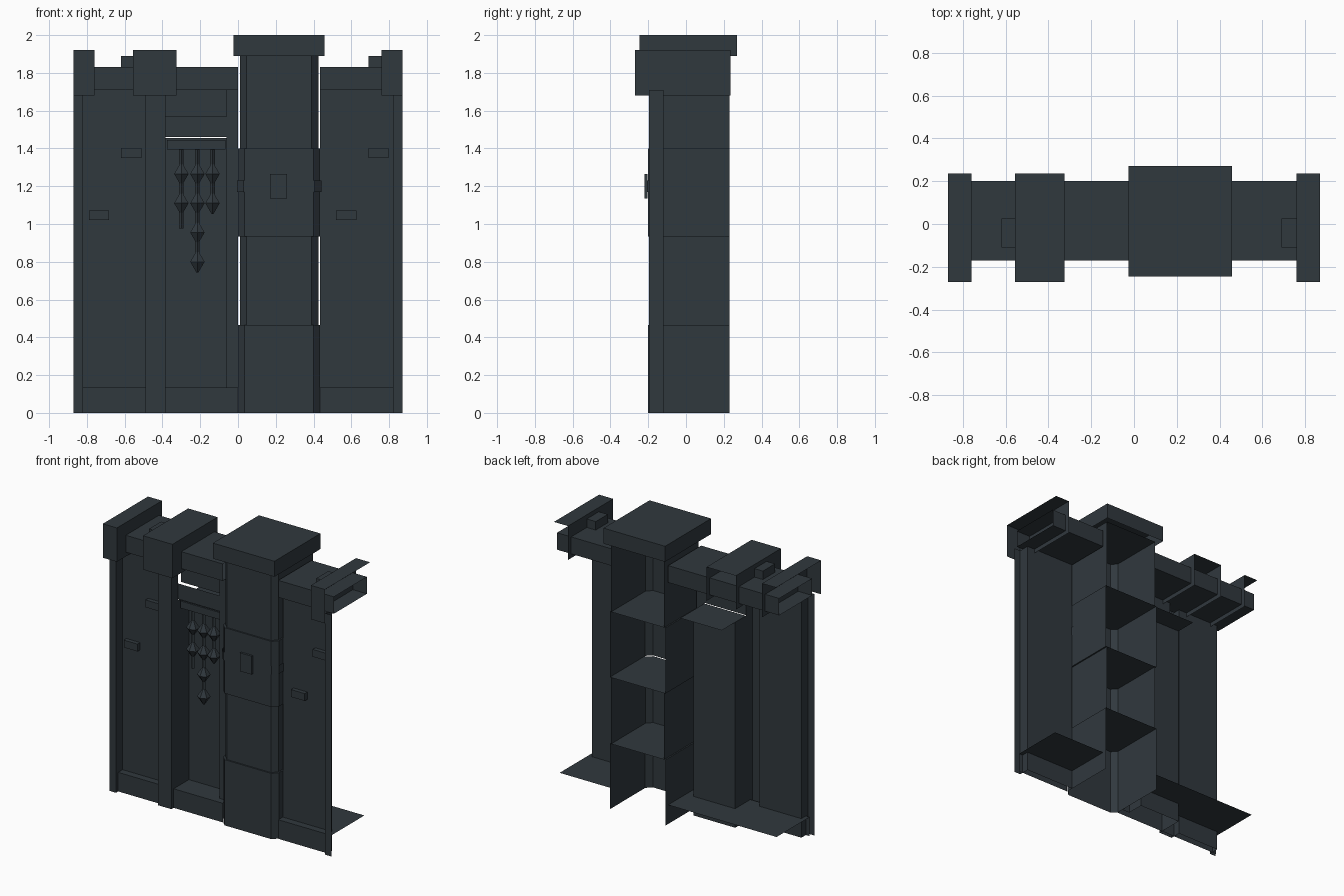
import bpy, bmesh, math
from mathutils import Matrix, Vector

if "Cube" in bpy.data.objects:
    bpy.data.objects.remove(bpy.data.objects["Cube"])

mat = bpy.data.materials.new("dark slate metal")
mat.diffuse_color = (0.030, 0.040, 0.048, 1)
mat.use_nodes = True
mat.node_tree.nodes["Principled BSDF"].inputs["Base Color"].default_value = mat.diffuse_color


def finish(name, bm):
    me = bpy.data.meshes.new(name)
    bm.to_mesh(me)
    bm.free()
    me.materials.append(mat)
    ob = bpy.data.objects.new(name, me)
    bpy.context.collection.objects.link(ob)
    return ob


def shell(name, x, y, z, skip=""):
    """Box from ranges; skip drops open sides: l r (x), f b (y), d u (z)."""
    bm = bmesh.new()
    bmesh.ops.create_cube(bm, size=1)
    for v in bm.verts:
        v.co = Vector(r[0] if c < 0 else r[1] for c, r in zip(v.co, (x, y, z)))
    c = Vector(((x[0] + x[1]) / 2, (y[0] + y[1]) / 2, (z[0] + z[1]) / 2))
    bm.normal_update()
    names = {(-1, 0, 0): "l", (1, 0, 0): "r", (0, -1, 0): "f",
             (0, 1, 0): "b", (0, 0, -1): "d", (0, 0, 1): "u"}
    drop = [f for f in bm.faces
            if names[tuple(round(n) for n in f.normal)] in skip]
    bmesh.ops.delete(bm, geom=drop, context='FACES')
    return finish(name, bm)


def wall(name, x, y, z):
    """Single upright sheet facing the front."""
    return shell(name, x, (y, y + 0.01), z, "lrbud")


def column_outline(grow, back):
    x0, x1, y0, c = 0.01 - grow, 0.425 + grow, -0.19 - grow, 0.035
    return [(x0, back), (x0, y0 + c), (x0 + c, y0),
            (x1 - c, y0), (x1, y0 + c), (x1, back)]


def column_part(name, grow, z0, z1, back=0.23, lid=True):
    """Chamfered column section, open at the back, with a ledge on top."""
    bm = bmesh.new()
    pts = column_outline(grow, back)
    lo = [bm.verts.new((x, y, z0)) for x, y in pts]
    hi = [bm.verts.new((x, y, z1)) for x, y in pts]
    for i in range(len(pts) - 1):
        bm.faces.new((lo[i], lo[i + 1], hi[i + 1], hi[i]))
    if lid:
        bm.faces.new(hi)
    return finish(name, bm)


# chamfered column, alternating wide and narrow sections
for i, (g, a, b) in enumerate([(0.01, 0, 0.465), (0, 0.465, 0.935),
                               (0.01, 0.935, 1.4), (0, 1.4, 1.89)]):
    column_part(f"column_section_{i}", g, a, b)
# the wide middle section also has a lower ledge
shell("column_ledge", (0, 0.435), (-0.16, 0.23), (0.925, 0.935), "lrfbd")
shell("column_cap", (-0.025, 0.457), (-0.245, 0.27), (1.89, 2.0), "d")
# strap with buckle
column_part("column_strap", 0.016, 1.17, 1.23, -0.1, False)
shell("strap_buckle", (0.17, 0.26), (-0.22, -0.205), (1.135, 1.265))

# top beams and base skirting, open at the module ends
for n, x in (("left", (-0.87, 0)), ("right", (0.435, 0.87))):
    shell(n + "_top_beam", x, (-0.17, 0.2), (1.71, 1.83), "lr")
    xb = (max(x[0], -0.85), min(x[1], 0.85))
    shell(n + "_base", xb, (-0.17, 0.2), (0, 0.135), "lrbd")

# recessed wall panels
wall("left_panel", (-0.82, -0.49), -0.12, (0.0, 1.71))
wall("right_panel", (0.435, 0.82), -0.12, (0.0, 1.71))
wall("alcove_side_panel", (-0.06, 0), -0.12, (0.0, 1.71))

# end posts and end caps, open toward the neighbouring module
for s, n in ((-1, "left"), (1, "right")):
    px = sorted((s * 0.82, s * 0.87))
    cx = sorted((s * 0.76, s * 0.87))
    out = "l" if s < 0 else "r"
    shell(n + "_end_post", px, (-0.195, -0.12), (0, 1.71), "bud" + out)
    shell(n + "_end_cap", cx, (-0.27, 0.235), (1.68, 1.92), "bd" + out)

# middle post and its cap
shell("middle_post", (-0.49, -0.385), (-0.195, -0.12), (0, 1.71), "bud")
shell("middle_cap", (-0.555, -0.325), (-0.27, 0.235), (1.68, 1.92), "bd")

# small blocks beside the caps and on the panels
for x0 in (-0.62, 0.69):
    shell("beam_block", (x0, x0 + 0.07), (-0.11, 0.025), (1.83, 1.89), "rd")
for x0, z0 in ((-0.62, 1.35), (0.69, 1.35), (-0.79, 1.02), (0.52, 1.02)):
    shell("panel_block", (x0, x0 + 0.108), (-0.15, -0.12), (z0, z0 + 0.052), "b")

# alcove: back, sides, top plate, header and bar
shell("alcove", (-0.385, -0.06), (-0.12, 0.0), (0.0, 1.455), "fud")
shell("alcove_top", (-0.385, -0.06), (-0.12, 0.15), (1.445, 1.455), "lrfbd")
wall("alcove_header", (-0.385, -0.06), -0.12, (1.46, 1.57))
wall("alcove_upper_fill", (-0.385, -0.06), -0.09, (1.57, 1.71))
shell("hanging_bar", (-0.375, -0.067), (-0.11, -0.04), (1.395, 1.445))

# hanging strings of faceted beads
bm = bmesh.new()
for x, count, end in ((-0.3, 2, 0.975), (-0.215, 4, 0.8), (-0.135, 2, 1.11)):
    for k in range(count):
        m = Matrix.Translation((x, -0.075, 1.265 - 0.155 * k)) \
            @ Matrix.Diagonal((0.044, 0.044, 0.058, 1))
        for sign in (1, -1):
            bmesh.ops.create_cone(
                bm, segments=6, radius1=1, radius2=0.12, depth=1, cap_ends=False,
                matrix=m @ Matrix.Diagonal((1, 1, sign, 1)) @ Matrix.Translation((0, 0, 0.5)))
    bmesh.ops.create_cone(
        bm, segments=4, radius1=0.012, radius2=0.012, depth=1.4 - end, cap_ends=True,
        matrix=Matrix.Translation((x, -0.075, (1.4 + end) / 2)))
bmesh.ops.recalc_face_normals(bm, faces=bm.faces)
finish("bead_strings", bm)
